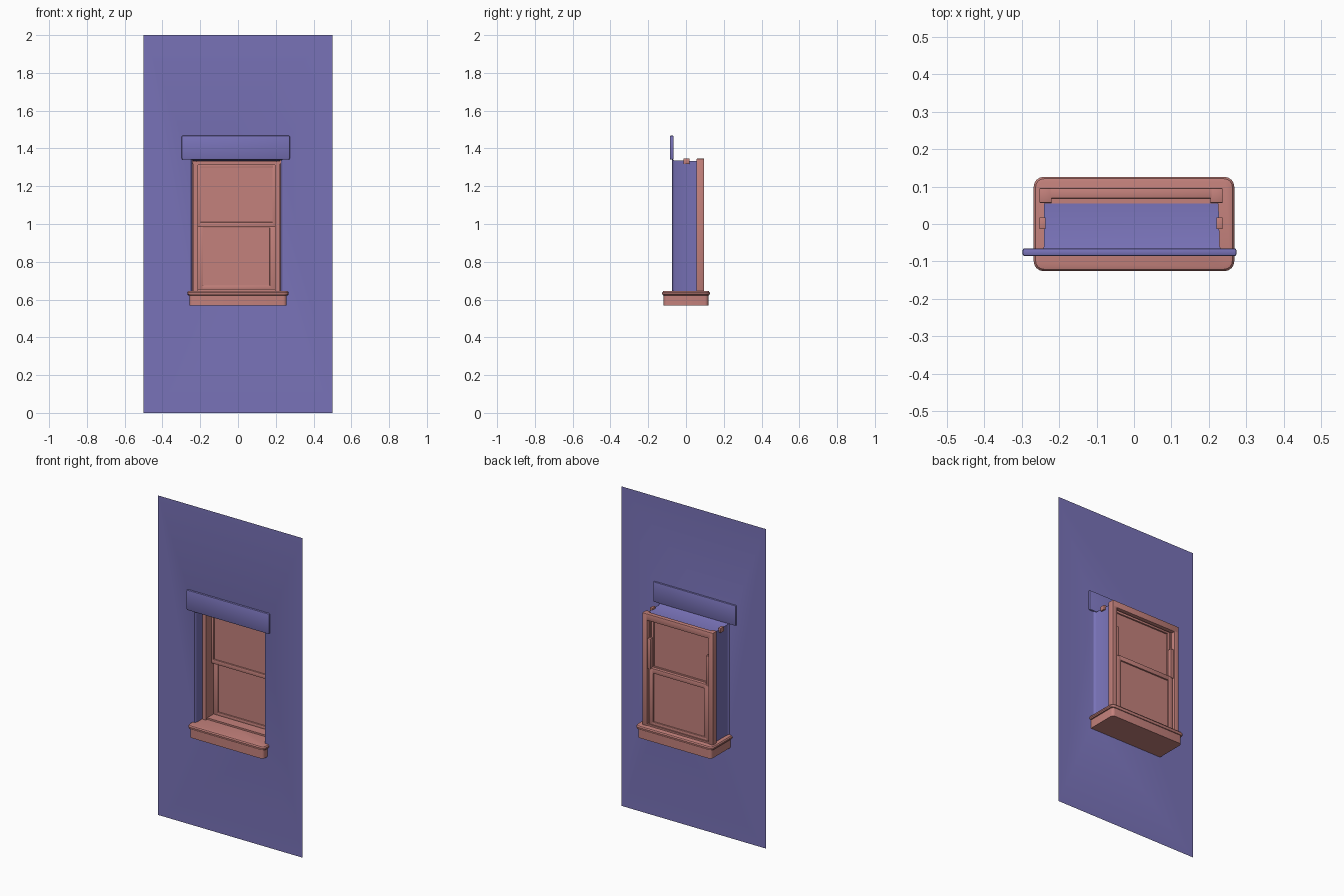
import bpy, bmesh, math

if "Cube" in bpy.data.objects:
    bpy.data.objects.remove(bpy.data.objects["Cube"])

CX = -0.008  # the window sits slightly left of centre


def material(name, color):
    m = bpy.data.materials.new(name)
    m.diffuse_color = color
    m.use_nodes = True
    m.node_tree.nodes["Principled BSDF"].inputs["Base Color"].default_value = m.diffuse_color
    return m


BLUE = material("wall_paint", (0.19, 0.17, 0.48, 1))
PINK = material("window_paint", (0.55, 0.22, 0.20, 1))


def finish(bm, name, mat, smooth=True):
    me = bpy.data.meshes.new(name)
    bmesh.ops.recalc_face_normals(bm, faces=bm.faces)
    bm.to_mesh(me)
    bm.free()
    ob = bpy.data.objects.new(name, me)
    bpy.context.collection.objects.link(ob)
    me.materials.append(mat)
    if smooth:
        bpy.ops.object.select_all(action='DESELECT')
        bpy.context.view_layer.objects.active = ob
        ob.select_set(True)
        bpy.ops.object.shade_smooth_by_angle(angle=math.radians(35))
    return ob


def box(name, x, y, z, mat=PINK, bevel=0.0):
    bm = bmesh.new()
    bmesh.ops.create_cube(bm, size=1)
    for v in bm.verts:
        for i, (a, b) in enumerate((x, y, z)):
            v.co[i] = (a + b) / 2 + v.co[i] * (b - a)
    if bevel:
        bmesh.ops.bevel(bm, geom=bm.edges[:], offset=bevel, segments=2,
                        affect='EDGES', profile=0.5)
    return finish(bm, name, mat)


def pair(name, x0, x1, y, z, bevel=0.0):
    # same box on both sides of the window centre line
    box(name + "_left", (CX - x1, CX - x0), y, z, PINK, bevel)
    box(name + "_right", (CX + x0, CX + x1), y, z, PINK, bevel)


def bridge(bm, a, b):
    n = len(a)
    for i in range(n):
        bm.faces.new((a[i], a[(i + 1) % n], b[(i + 1) % n], b[i]))


# Wall sheet with its opening, and the reveal flaring back from it
bm = bmesh.new()


def ring(x0, x1, z0, z1, y):
    return [bm.verts.new((x, y, z)) for x, z in
            ((x0, z0), (x1, z0), (x1, z1), (x0, z1))]


rings = [ring(-0.5, 0.5, 0, 2, -0.075),
         ring(-0.248, 0.241, 0.61, 1.348, -0.075),
         ring(-0.244, 0.235, 0.612, 1.341, -0.071),
         ring(-0.241, 0.229, 0.614, 1.336, -0.060),
         ring(-0.240, 0.226, 0.615, 1.334, 0.055)]
for a, b in zip(rings, rings[1:]):
    bridge(bm, a, b)
finish(bm, "wall_and_reveal", BLUE)

# Lintel
box("lintel", (-0.298, 0.274), (-0.086, -0.065), (1.341, 1.468), BLUE, 0.006)

# Sill: stacked rounded rectangles, a plain base under an overhanging lip
bm = bmesh.new()


def rounded(hx, hy, r, z, n=4):
    out = []
    for k, (sx, sy) in enumerate(((1, 1), (-1, 1), (-1, -1), (1, -1))):
        for i in range(n + 1):
            a = math.pi / 2 * (k + i / n)
            out.append(bm.verts.new((sx * (hx - r) + r * math.cos(a),
                                     sy * (hy - r) + r * math.sin(a), z)))
    return out


layers = [rounded(hx, hy, r, z) for hx, hy, r, z in (
    (0.257, 0.118, 0.018, 0.568), (0.257, 0.118, 0.018, 0.622),
    (0.263, 0.122, 0.022, 0.623), (0.268, 0.126, 0.026, 0.629),
    (0.268, 0.126, 0.026, 0.637), (0.263, 0.121, 0.022, 0.644),
    (0.256, 0.114, 0.018, 0.646))]
for a, b in zip(layers, layers[1:]):
    bridge(bm, a, b)
bm.faces.new(layers[0])
bm.faces.new(layers[-1])
finish(bm, "sill", PINK)

# Jamb liners inside the reveal and the rear frame behind it
pair("jamb_liner", 0.205, 0.231, (-0.012, 0.07), (0.64, 1.332))
pair("rear_stile", 0.212, 0.245, (0.056, 0.096), (0.64, 1.346), 0.003)
box("head_liner", (CX - 0.23, CX + 0.23), (-0.012, 0.07), (1.313, 1.332))
box("rear_head", (CX - 0.24, CX + 0.24), (0.068, 0.096), (1.305, 1.346), PINK, 0.003)
box("frame_bottom", (CX - 0.23, CX + 0.23), (0.0, 0.092), (0.64, 0.656))

# Corner clips at the top of the frame
pair("corner_clip", 0.228, 0.245, (-0.014, 0.018), (1.318, 1.347), 0.002)


def sash(name, half, y, z0, z1, rail, bottom, top):
    # stiles, rails and one pane
    pair(name + "_stile", half - rail, half, y, (z0, z1), 0.003)
    x = (CX - half + 0.004, CX + half - 0.004)
    box(name + "_bottom_rail", x, y, (z0, z0 + bottom), PINK, 0.003)
    box(name + "_top_rail", x, y, (z1 - top, z1), PINK, 0.003)
    mid = (y[0] + y[1]) / 2
    box(name + "_pane", x, (mid - 0.002, mid + 0.002), (z0 + 0.004, z1 - 0.004))


# Sliding sashes, the upper one in front
sash("upper_sash", 0.207, (0.040, 0.062), 0.983, 1.317, 0.017, 0.027, 0.019)
sash("lower_sash", 0.207, (0.063, 0.085), 0.652, 1.008, 0.031, 0.022, 0.030)

# Track stops on the back above the lower sash
pair("track_stop", 0.192, 0.214, (0.062, 0.088), (1.0, 1.19), 0.002)
